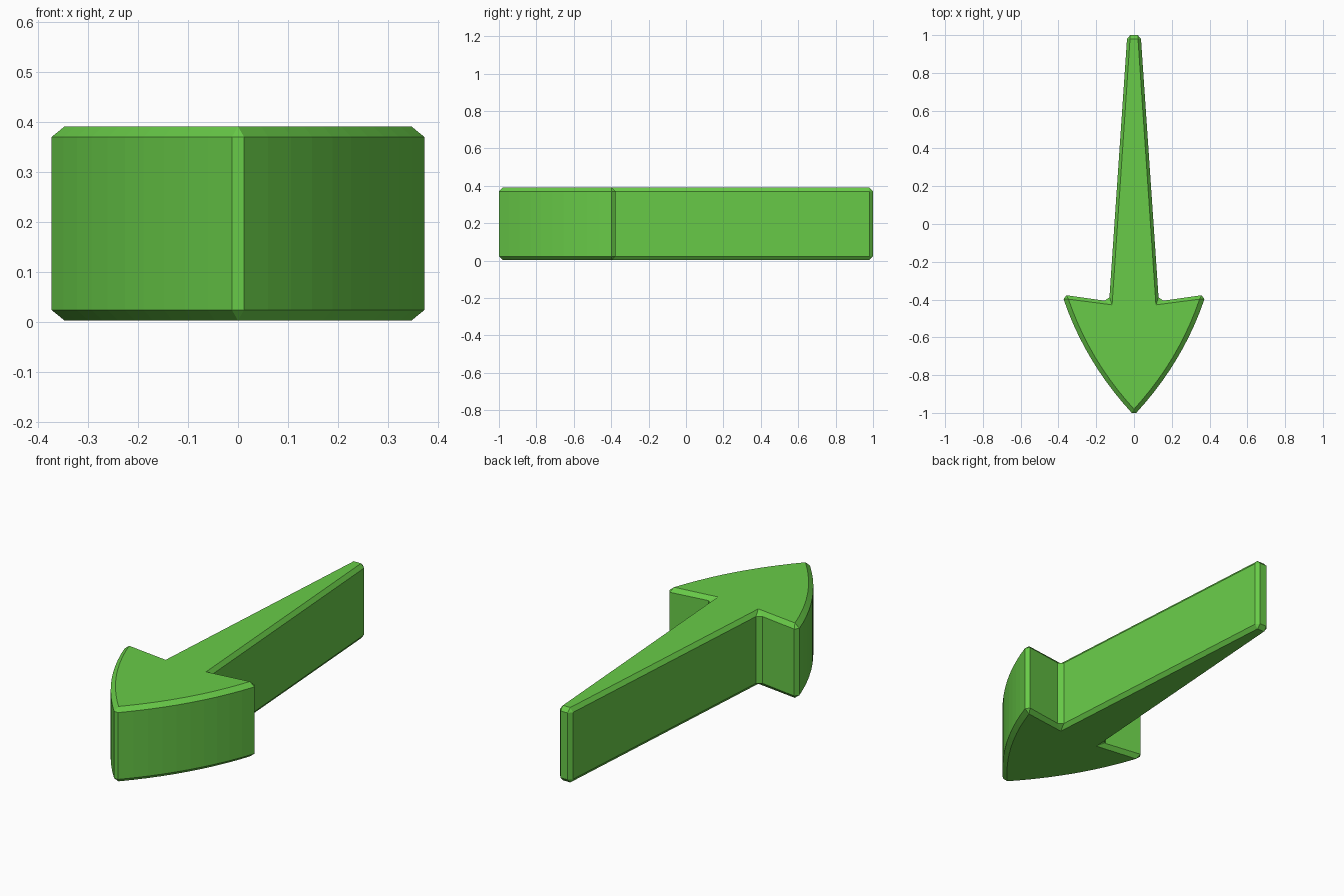
import bpy, bmesh

if "Cube" in bpy.data.objects:
    bpy.data.objects.remove(bpy.data.objects["Cube"])

Z = (0.002, 0.023, 0.37, 0.391)   # bottom, lower chamfer, upper chamfer, top
STEPS = 10


def curve(a, c, b):
    """Points along a quadratic curve from a to b with control point c."""
    pts = []
    for i in range(STEPS + 1):
        t = i / STEPS
        pts.append(tuple((1 - t) ** 2 * p + 2 * t * (1 - t) * q + t * t * r
                         for p, q, r in zip(a, c, b)))
    return pts


# right half outlines, tip to tail: side wall and the matching inset cap
outer = curve((0.012, -1.0), (0.26, -0.73), (0.373, -0.398))
outer += [(0.358, -0.377), (0.155, -0.406), (0.13, -0.388), (0.037, 0.98), (0.02, 1.0)]
inner = curve((0.0, -0.98), (0.238, -0.72), (0.347, -0.398))
inner += [inner[-1], (0.116, -0.428), (0.116, -0.428), (0.021, 0.98), (0.021, 0.98)]


def mirror(half):
    return half + [(-x, y) for x, y in reversed(half)]


outer, inner = mirror(outer), mirror(inner)

# four stacked rings, bridged and capped
bm = bmesh.new()
rings = [[bm.verts.new((x, y, z)) for x, y in prof]
         for prof, z in zip((inner, outer, outer, inner), Z)]
n = len(outer)
for lo, hi in zip(rings, rings[1:]):
    for i in range(n):
        j = (i + 1) % n
        bm.faces.new((lo[i], lo[j], hi[j], hi[i]))
bm.faces.new(rings[-1])
bm.faces.new(rings[0][::-1])

# joining doubled inset points turns corner chamfers into triangles
bmesh.ops.remove_doubles(bm, verts=bm.verts, dist=0.0005)
bmesh.ops.recalc_face_normals(bm, faces=bm.faces)
mesh = bpy.data.meshes.new("arrow")
bm.to_mesh(mesh)
bm.free()

arrow = bpy.data.objects.new("arrow", mesh)
bpy.context.collection.objects.link(arrow)
green = bpy.data.materials.new("green")
green.diffuse_color = (0.14, 0.6, 0.065, 1)
green.use_nodes = True
green.node_tree.nodes["Principled BSDF"].inputs["Base Color"].default_value = green.diffuse_color
mesh.materials.append(green)
